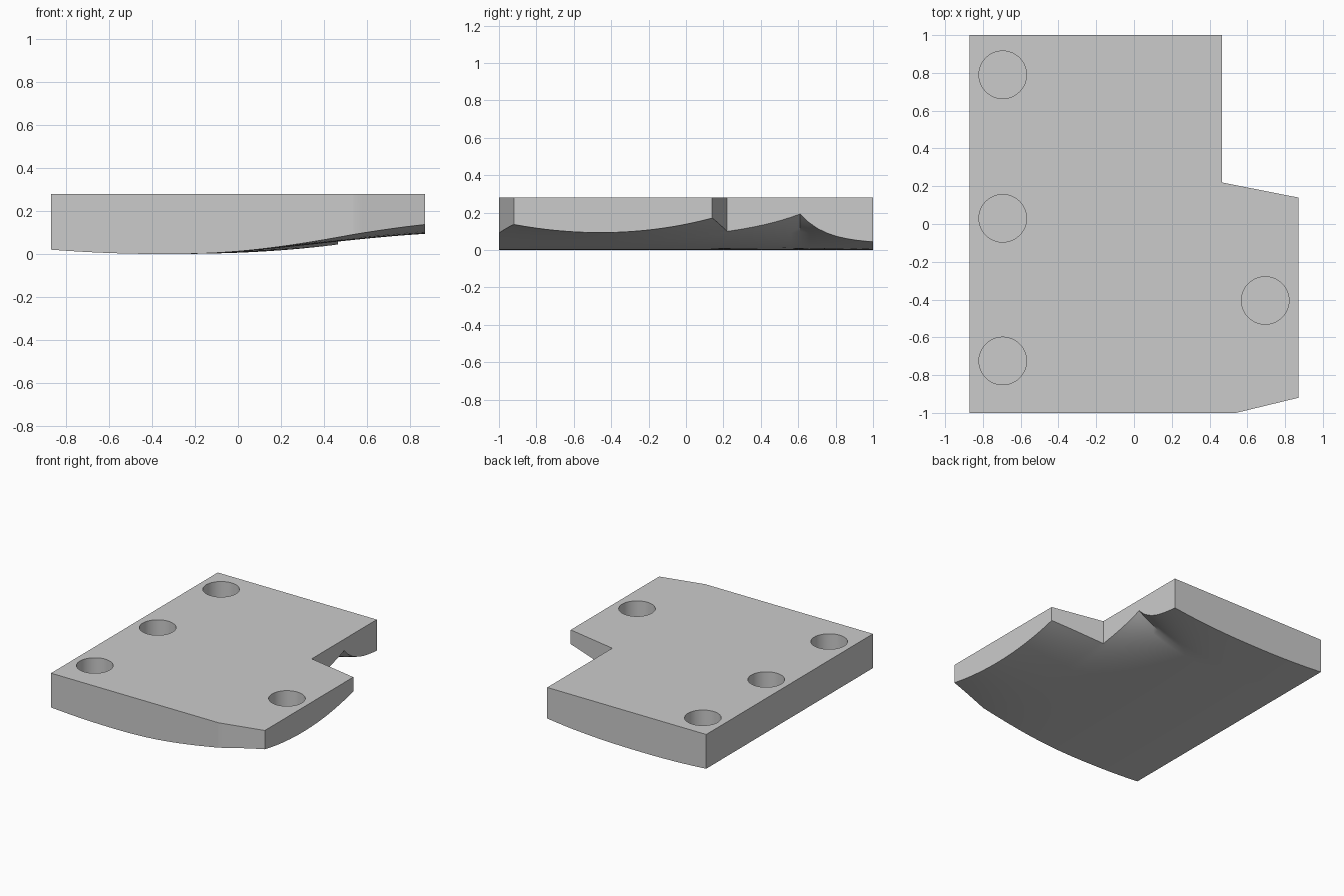
import bpy, bmesh, math

cube = bpy.data.objects.get("Cube")
if cube:
    bpy.data.objects.remove(cube, do_unlink=True)

TOP = 0.28
NOTCH_X, SIDE_X, RIDGE_Y = 0.465, 0.87, 0.61

grey = bpy.data.materials.new("plain_grey")
grey.use_nodes = True
colour = (0.6, 0.6, 0.6, 1)
grey.diffuse_color = colour
grey.node_tree.nodes["Principled BSDF"].inputs["Base Color"].default_value = colour


def low(x):
    # Shallow trough running front to back
    t = (x + 0.35) / 0.52
    return 0.02 * t * t if x < -0.35 else 0.034 * ((x + 0.35) / 0.81) ** 2.3


def front(x, y):
    # Underside in front of the ridge: trough, rising wing and local peak
    t = min(1, max(0, (x + 0.3) / 1.4))
    s = max(0, (x + 0.1) / 0.97) ** 2
    left = 0.02 * ((x + 0.35) / 0.52) ** 2 if x < -0.35 else 0
    swell = 0.1 * t * t * (3 - 2 * t) + 0.2 * s * (y + 0.45) ** 2
    peak = 0.06 * math.exp((y - RIDGE_Y) / 0.25 + min(0, x - NOTCH_X) / 0.2)
    return left + swell + peak


def underside(x, y):
    if y <= RIDGE_Y:
        return front(x, y)
    fade = math.exp((RIDGE_Y - y) / 0.14)
    return low(x) + (front(x, RIDGE_Y) - low(x)) * fade


# Plate outline: main panel and right wing sharing an edge
bm = bmesh.new()
v = [bm.verts.new((x, y, 0)) for x, y in (
    (-SIDE_X, -1), (NOTCH_X, -1), (NOTCH_X, 0.22), (NOTCH_X, 1), (-SIDE_X, 1),
    (0.54, -1), (SIDE_X, -0.92), (SIDE_X, 0.14))]
bm.faces.new([v[i] for i in (0, 1, 2, 3, 4)])
bm.faces.new([v[i] for i in (1, 5, 6, 7, 2)])

# Slice into a grid so the underside can curve
cuts = [((-SIDE_X + SIDE_X * 2 * i / 36, 0, 0), (1, 0, 0)) for i in range(1, 36)]
cuts += [((0, RIDGE_Y + 0.0488 * i, 0), (0, 1, 0)) for i in range(-32, 8)]
for co, no in cuts:
    bmesh.ops.bisect_plane(bm, geom=bm.verts[:] + bm.edges[:] + bm.faces[:],
                           dist=0.0005, plane_co=co, plane_no=no)

# Raise the flat top, then shape the underside
result = bmesh.ops.extrude_face_region(bm, geom=bm.faces[:], use_keep_orig=True)
top_verts = {g for g in result["geom"] if isinstance(g, bmesh.types.BMVert)}
for vert in bm.verts:
    x, y, _ = vert.co
    vert.co.z = TOP if vert in top_verts else max(0, underside(x, y))
top_faces = [f for f in bm.faces if all(w in top_verts for w in f.verts)]
bmesh.ops.dissolve_faces(bm, faces=top_faces)
bmesh.ops.triangulate(bm, faces=[f for f in bm.faces if len(f.verts) > 4])
bmesh.ops.recalc_face_normals(bm, faces=bm.faces[:])
mesh = bpy.data.meshes.new("plate")
bm.to_mesh(mesh)
bm.free()
plate = bpy.data.objects.new("plate", mesh)
bpy.context.collection.objects.link(plate)
mesh.materials.append(grey)

# Round blind sockets in the top
for i, (x, y) in enumerate(((-0.695, 0.79), (-0.695, 0.03), (-0.695, -0.725), (0.695, -0.405))):
    bpy.ops.mesh.primitive_cylinder_add(vertices=48, radius=0.126, depth=0.34,
                                        location=(x, y, TOP))
    cutter = bpy.context.object
    cutter.name = f"socket_cutter_{i + 1}"
    cutter.data.materials.append(grey)
    cutter.hide_render = True
    cutter.hide_set(True)
    mod = plate.modifiers.new(f"socket_{i + 1}", 'BOOLEAN')
    mod.operation = 'DIFFERENCE'
    mod.solver = 'EXACT'
    mod.object = cutter

# Apply the cuts and remove the cutters
bpy.ops.object.select_all(action='DESELECT')
plate.select_set(True)
bpy.context.view_layer.objects.active = plate
for mod in list(plate.modifiers):
    cutter = mod.object
    bpy.ops.object.modifier_apply(modifier=mod.name)
    bpy.data.objects.remove(cutter, do_unlink=True)
bpy.ops.object.shade_smooth_by_angle(angle=math.radians(30))
